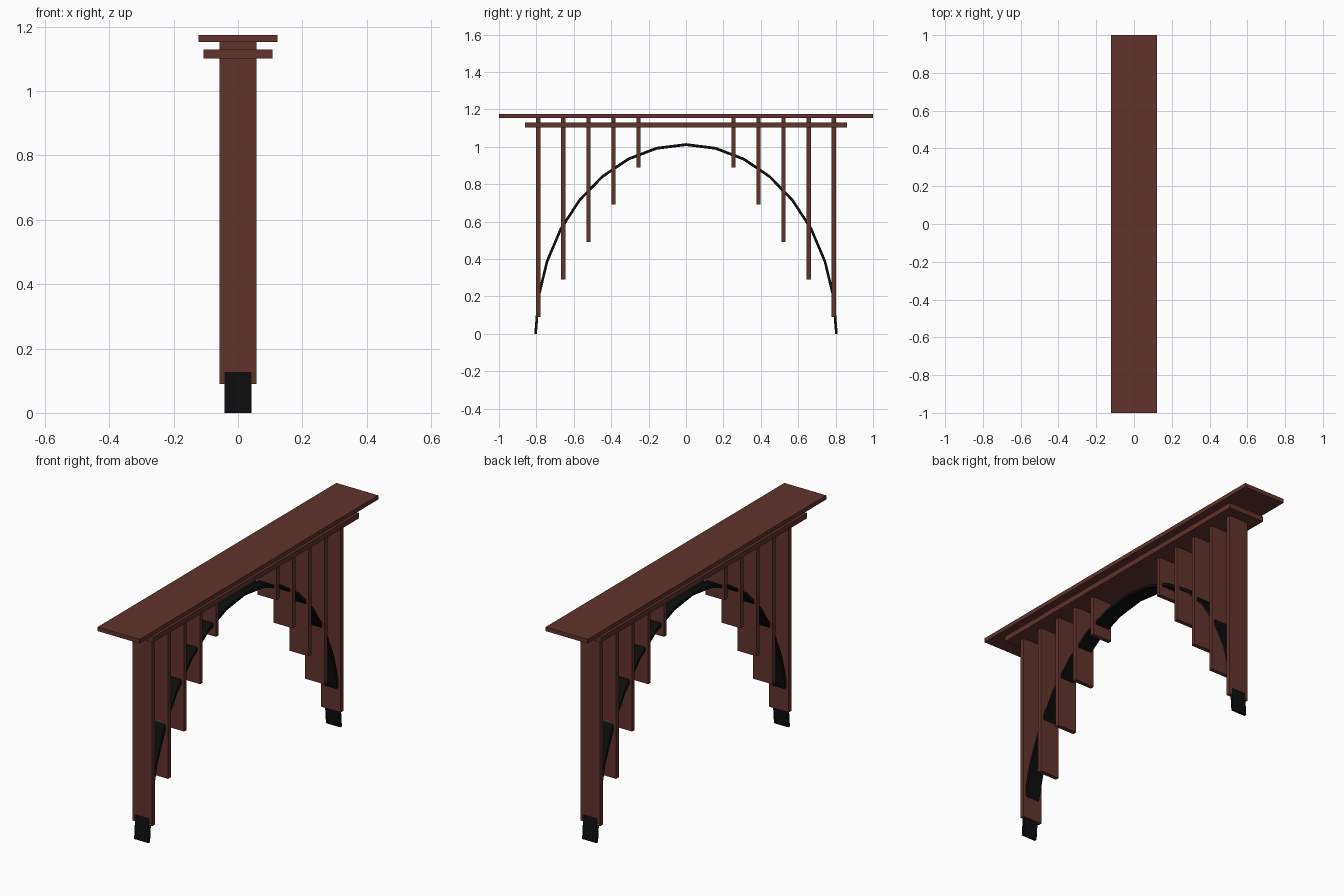
import bpy, bmesh, math

if "Cube" in bpy.data.objects:
    bpy.data.objects.remove(bpy.data.objects["Cube"])


def material(name, rgb):
    m = bpy.data.materials.new(name)
    m.diffuse_color = (*rgb, 1)
    m.use_nodes = True
    m.node_tree.nodes["Principled BSDF"].inputs["Base Color"].default_value = m.diffuse_color
    return m


brown = material("dark_brown", (0.12, 0.033, 0.026))
black = material("black", (0.004, 0.004, 0.004))


def finish(name, bm, mat):
    bmesh.ops.recalc_face_normals(bm, faces=bm.faces)
    me = bpy.data.meshes.new(name)
    bm.to_mesh(me)
    bm.free()
    me.materials.append(mat)
    ob = bpy.data.objects.new(name, me)
    bpy.context.collection.objects.link(ob)
    return ob


def box(name, half_x, y0, y1, z0, z1, mat):
    bm = bmesh.new()
    bmesh.ops.create_cube(bm, size=1)
    for v in bm.verts:
        v.co = (v.co.x * 2 * half_x,
                y1 if v.co.y > 0 else y0,
                z1 if v.co.z > 0 else z0)
    return finish(name, bm, mat)


# Deck and the beam below it
box("deck", 0.123, -1.0, 1.0, 1.153, 1.175, brown)
box("lower_beam", 0.107, -0.862, 0.862, 1.102, 1.13, brown)

# Upright slats, shorter toward the middle
for side, label in ((-1, "front"), (1, "back")):
    for i in range(5):
        y = side * (0.79 - 0.134 * i)
        box(f"{label}_slat_{i + 1}", 0.057, y - 0.011, y + 0.011,
            0.09 + 0.2 * i, 1.154, brown)

# Half-ellipse arch band with 16 flat segments
STEPS, HALF_X = 16, 0.042
bm = bmesh.new()
rings = []
for i in range(STEPS + 1):
    a = math.pi * i / STEPS
    c, s = math.cos(a), math.sin(a)
    rings.append([bm.verts.new((x, ry * c, rz * s)) for x, ry, rz in (
        (-HALF_X, 0.811, 1.019), (HALF_X, 0.811, 1.019),
        (HALF_X, 0.797, 1.004), (-HALF_X, 0.797, 1.004))])
for r0, r1 in zip(rings, rings[1:]):
    for k in range(4):
        n = (k + 1) % 4
        bm.faces.new((r0[k], r0[n], r1[n], r1[k]))
bm.faces.new(rings[0])
bm.faces.new(rings[-1])
finish("arch_band", bm, black)
